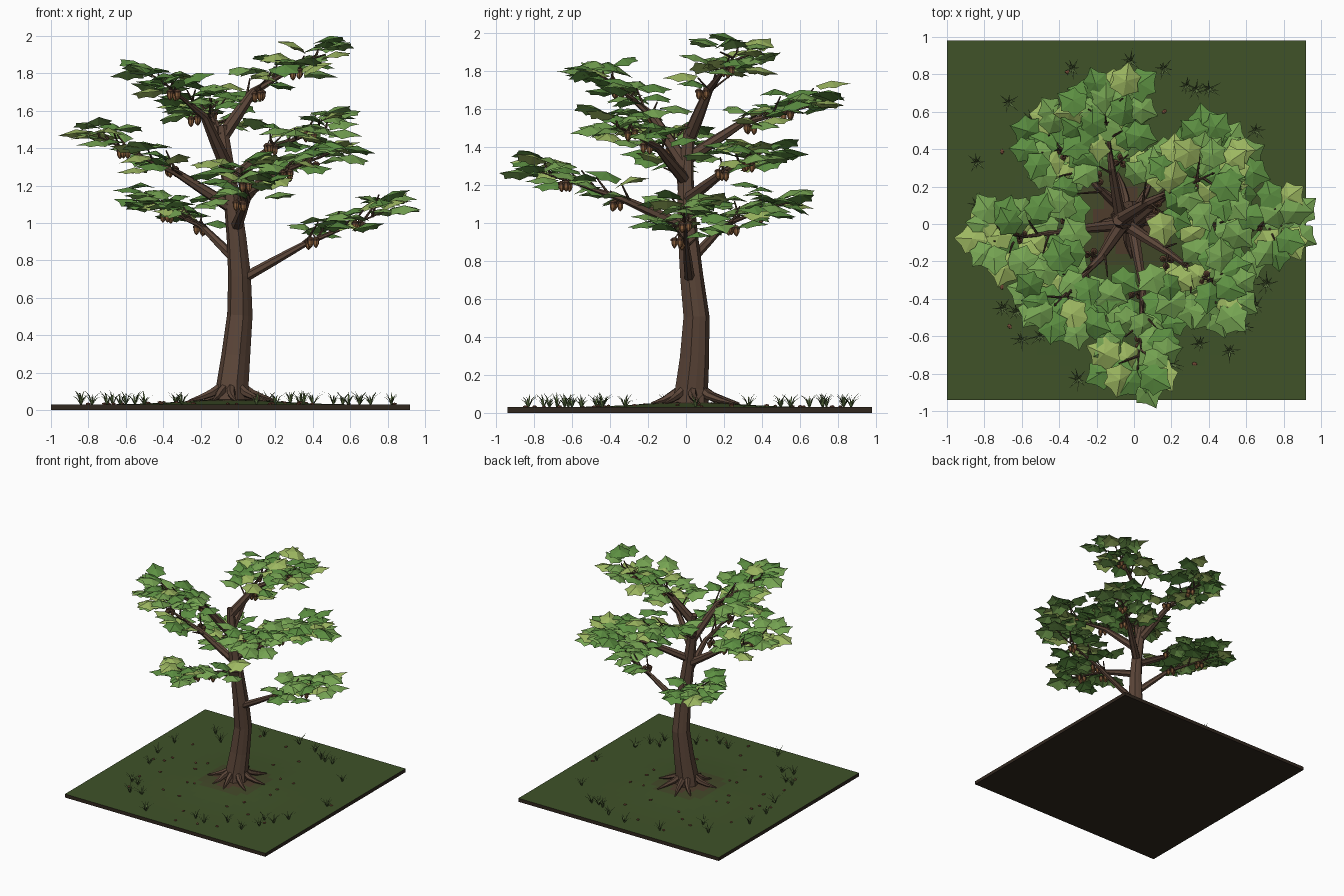
import bpy, bmesh, random
from math import sin, cos, pi, exp, hypot, atan2
from mathutils import Vector, Matrix

if "Cube" in bpy.data.objects:
    bpy.data.objects.remove(bpy.data.objects["Cube"])

random.seed(5)
U = random.uniform


def material(name, rgb):
    m = bpy.data.materials.new(name)
    m.diffuse_color = (*rgb, 1)
    m.use_nodes = True
    m.node_tree.nodes["Principled BSDF"].inputs["Base Color"].default_value = m.diffuse_color
    return m


BARK = material("bark", (0.105, 0.06, 0.04))
TWIG = material("twig", (0.075, 0.045, 0.028))
LEAVES = [material("leaf_dark", (0.11, 0.28, 0.055)), material("leaf_mid", (0.18, 0.37, 0.085)),
          material("leaf_light", (0.34, 0.48, 0.12))]
NUT = material("nut", (0.25, 0.115, 0.045))
CAP = material("nut_cap", (0.09, 0.045, 0.025))
GRASS = material("grass", (0.12, 0.19, 0.06))
EARTH = [material("turf", (0.05, 0.085, 0.022)), material("turf_bare", (0.055, 0.065, 0.022)),
         material("soil", (0.075, 0.045, 0.025)), material("soil_edge", (0.03, 0.02, 0.013))]
LITTER = material("litter", (0.18, 0.07, 0.04))


def finish(bm, name, mats):
    me = bpy.data.meshes.new(name)
    bm.to_mesh(me)
    bm.free()
    ob = bpy.data.objects.new(name, me)
    bpy.context.collection.objects.link(ob)
    for m in mats:
        me.materials.append(m)
    return ob


def tube(bm, pts, radii, n=7, ridge=0.0, mat=0):
    """Faceted tapering tube along a path."""
    pts = [Vector(p) for p in pts]
    rings = []
    side = None
    for i, p in enumerate(pts):
        d = (pts[min(i + 1, len(pts) - 1)] - pts[max(i - 1, 0)]).normalized()
        side = side or d.orthogonal()
        side = (side - d * side.dot(d)).normalized()
        up = d.cross(side)
        ring = []
        for k in range(n):
            a = 2 * pi * k / n
            r = radii[i] * (1 + ridge * (-1) ** k)
            ring.append(bm.verts.new(p + side * r * cos(a) + up * r * sin(a)))
        rings.append(ring)
    faces = [(a[k], a[(k + 1) % n], b[(k + 1) % n], b[k]) for a, b in zip(rings, rings[1:]) for k in range(n)]
    for f in faces + [rings[0][::-1], rings[-1]]:
        bm.faces.new(f).material_index = mat


# Ground slab with a gentle mound under the trunk
CX, CY, HALF = -0.04, 0.02, 0.96


def ground_z(x, y):
    return 0.03 + 0.028 * exp(-(((x - CX) ** 2 + (y - CY) ** 2) / 0.12))


bm = bmesh.new()
bmesh.ops.create_grid(bm, x_segments=32, y_segments=32, size=HALF)
bmesh.ops.translate(bm, verts=bm.verts, vec=(CX, CY, 0))
top = bm.faces[:]
low = bmesh.ops.extrude_edge_only(bm, edges=[e for e in bm.edges if e.is_boundary])["geom"]
low_set = {g for g in low if isinstance(g, bmesh.types.BMVert)}
low_e = [g for g in low if isinstance(g, bmesh.types.BMEdge) and g.is_boundary]
bmesh.ops.edgeloop_fill(bm, edges=low_e)
for v in bm.verts:
    v.co.z = 0 if v in low_set else ground_z(v.co.x, v.co.y)
for f in bm.faces:
    f.material_index = 3
for f in top:
    c = f.calc_center_median()
    r = hypot(c.x - CX, c.y - CY)
    f.material_index = 2 if r < 0.17 else 1 if r < 0.27 else 0
bmesh.ops.recalc_face_normals(bm, faces=bm.faces)
finish(bm, "ground", EARTH)

# Trunk
bm = bmesh.new()
tube(bm, [(-0.03, 0.025, 0.03), (-0.03, 0.03, 0.13), (-0.012, 0.045, 0.29), (0.01, 0.055, 0.51), (0.008, 0.03, 0.72),
          (-0.008, 0.012, 0.92), (-0.028, 0.0, 1.1), (-0.055, 0.0, 1.28), (-0.085, 0.02, 1.52)],
     [0.095, 0.085, 0.076, 0.067, 0.06, 0.052, 0.045, 0.038, 0.028], 12, 0.05)
finish(bm, "trunk", [BARK])

# Root flare
bm = bmesh.new()
for k in range(8):
    a = 2 * pi * k / 8 + U(-0.2, 0.2)
    L = U(0.2, 0.26)
    tube(bm, [(-0.035 + r * cos(a + t), 0.03 + r * sin(a + t), z) for r, t, z in
              ((0.05, 0, 0.13), (0.11, 0, 0.09), (L * 0.7, 0.06, 0.068), (L, 0.12, 0.05))],
         [0.024, 0.022, 0.016, 0.005], 6)
finish(bm, "roots", [BARK])

# Leaf: pointed lobes fanned around a raised centre
LOBES = [(0.08, 0.14), (0.18, 0.42), (0.42, 0.35), (0.62, 0.43), (0.76, 0.2)]


def leaf(bm, o, yaw, pitch, roll, s):
    M = (Matrix.Translation(o) @ Matrix.Rotation(yaw, 4, 'Z') @ Matrix.Rotation(-pitch, 4, 'Y')
         @ Matrix.Rotation(roll, 4, 'X') @ Matrix.Scale(s, 4))
    out = [(0, 0)] + [(x, -y) for x, y in LOBES] + [(1.0, 0)] + [(x, y) for x, y in LOBES[::-1]]
    vs = [bm.verts.new(M @ Vector((x, y, -0.25 * abs(y) - 0.2 * x * x))) for x, y in out]
    c = bm.verts.new(M @ Vector((0.48, 0, 0.03)))
    mi = random.choice((0, 0, 1, 1, 2))
    for i in range(len(vs)):
        bm.faces.new((c, vs[i], vs[(i + 1) % len(vs)])).material_index = mi


def nuts(bm, o):
    """Three hanging nuts with caps."""
    a0 = U(0, 6)
    for k in range(3):
        a = a0 + k * 2.1
        p = Vector(o) + Vector((0.024 * cos(a), 0.024 * sin(a), -0.025 - U(0, 0.015)))
        tube(bm, [o, p], [0.004, 0.004], 4, mat=1)
        tube(bm, [p + Vector((0, 0, z)) for z in (0.006, -0.004, -0.014)], [0.008, 0.02, 0.02], 7, mat=1)
        tube(bm, [p + Vector((0, 0, z)) for z in (-0.012, -0.03, -0.042, -0.052)],
             [0.016, 0.016, 0.011, 0.002], 7)


# Branches: start, bend, tip, start radius
BRANCHES = [
    ((0.02, 0.02, 0.70), (0.36, 0.0, 0.89), (0.78, -0.01, 1.06), 0.028),
    ((-0.01, 0.02, 0.80), (-0.20, 0.20, 0.99), (-0.45, 0.47, 1.09), 0.028),
    ((-0.01, 0.0, 0.98), (0.05, -0.34, 1.13), (0.02, -0.77, 1.27), 0.032),
    ((-0.03, 0.0, 1.08), (-0.33, -0.03, 1.27), (-0.74, -0.09, 1.46), 0.034),
    ((-0.03, 0.0, 1.12), (0.22, 0.20, 1.27), (0.46, 0.38, 1.36), 0.034),
    ((-0.05, 0.0, 1.22), (0.18, -0.15, 1.40), (0.47, -0.36, 1.51), 0.034),
    ((-0.07, 0.01, 1.34), (-0.12, 0.30, 1.53), (-0.16, 0.64, 1.61), 0.034),
    ((-0.06, 0.0, 1.30), (-0.18, -0.18, 1.57), (-0.42, -0.43, 1.77), 0.038),
    ((-0.085, 0.02, 1.46), (0.08, 0.12, 1.70), (0.42, 0.27, 1.90), 0.038),
]
# Foliage stations: distance past the bend, side (0 = along the branch)
STATIONS = [(-0.1, 1), (0.0, -1), (0.15, 0), (0.3, 1), (0.45, -1), (0.6, 0), (0.75, 1), (0.85, -1), (1.0, 0)]
wood, twigs, foliage, fruit = (bmesh.new() for _ in range(4))
for s, m, t, r in BRANCHES:
    s, m, t = Vector(s), Vector(m), Vector(t)
    tube(wood, [s, s.lerp(m, 0.5), m, m.lerp(t, 0.4), t], [r, r * 0.85, r * 0.6, r * 0.33, r * 0.1], 7)
    d = (t - m).normalized()
    yaw0 = atan2(d.y, d.x)
    for i, (f, sd) in enumerate(STATIONS):
        p = m.lerp(t, f)
        yaw = yaw0 + sd * U(0.8, 1.15) + (0 if sd else U(-0.3, 0.3))
        L = U(0.08, 0.13) if sd else (0.07 if f < 1 else 0.01)
        q = p + Vector((L * cos(yaw), L * sin(yaw), U(0.03, 0.12) if f < 1 else 0.03))
        tube(twigs, [p, q], [0.008, 0.004], 5)
        # Fan of leaves at different heights around the twig end
        n = 3 if f < 1 else 4
        for j in range(n):
            ya = yaw + (j - (n - 1) / 2) * 0.9 + U(-0.3, 0.3)
            off = U(0.0, 0.04)
            base = p.lerp(q, U(0.7, 1.0)) + Vector((off * cos(ya), off * sin(ya), U(-0.05, 0.05)))
            leaf(foliage, base, ya, U(0.0, 0.5), U(-0.3, 0.3), U(0.155, 0.2))
        if i in (1, 5):
            nuts(fruit, p.lerp(q, 0.5))
finish(wood, "branches", [BARK])
finish(twigs, "twigs", [TWIG])
finish(foliage, "leaves", LEAVES)
finish(fruit, "nuts", [NUT, CAP])

# Grass tufts around the rim
TUFTS = [(-0.33, 0.83), (-0.02, 0.87), (0.16, 0.83), (0.28, 0.74), (0.33, 0.72), (0.4, 0.72), (-0.67, 0.65),
         (-0.84, 0.33), (-0.84, 0.1), (-0.7, -0.45), (-0.63, -0.47), (-0.6, -0.62), (-0.3, -0.83), (0.2, -0.75),
         (0.35, -0.64), (0.51, -0.68), (0.59, -0.55), (0.56, -0.44), (0.65, -0.44), (0.65, 0.5), (0.71, -0.32),
         (-0.55, 0.55), (-0.5, -0.6), (0.1, -0.72), (0.82, 0.05), (-0.78, -0.1)]
bm = bmesh.new()
for x, y in TUFTS:
    for k in range(8):
        a = k * pi / 4 + U(-0.3, 0.3)
        o = Vector((x, y, ground_z(x, y) - 0.002))
        d, w = Vector((cos(a), sin(a), 0)), Vector((-sin(a), cos(a), 0)) * 0.005
        h, l = U(0.04, 0.08), U(0.035, 0.075)
        mid = o + d * l * 0.4 + Vector((0, 0, h * 0.65))
        v = [bm.verts.new(c) for c in (o - w, o + w, mid + w * 0.8, mid - w * 0.8, o + d * l + Vector((0, 0, h)))]
        bm.faces.new(v[:4])
        bm.faces.new((v[3], v[2], v[4]))
finish(bm, "grass_tufts", [GRASS])

# Fallen litter
bm = bmesh.new()
for _ in range(34):
    a, r = U(0, 2 * pi), U(0.3, 0.88)
    x, y = CX + r * cos(a), CY + r * sin(a)
    bmesh.ops.create_icosphere(bm, subdivisions=1, radius=0.012, matrix=Matrix.Translation(
        (x, y, ground_z(x, y) + 0.003)) @ Matrix.Rotation(a * 3, 4, 'Z') @ Matrix.Diagonal((1.3, 0.9, 0.6, 1)))
finish(bm, "fallen_litter", [LITTER])
